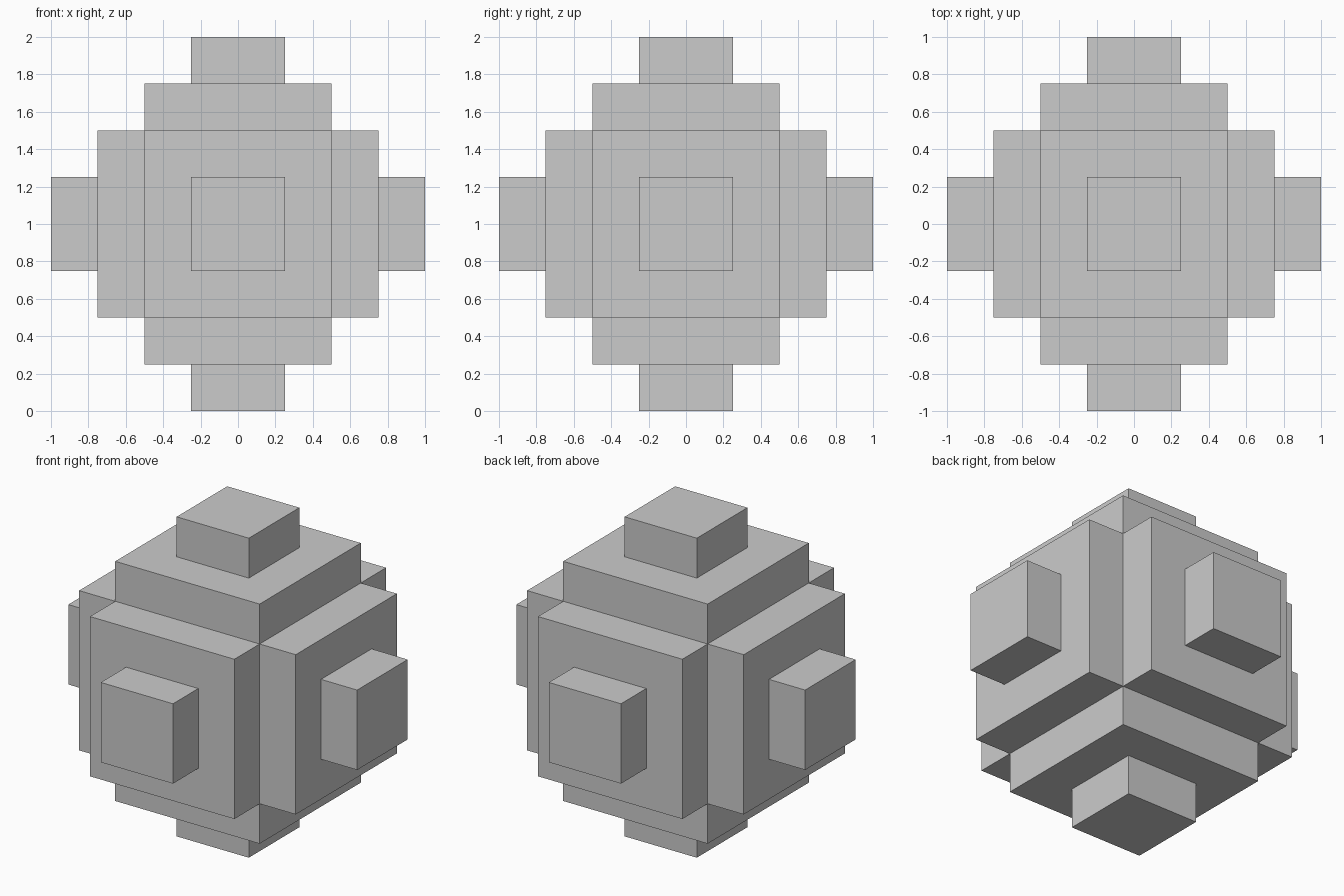
import bpy, bmesh
from mathutils import Matrix

if "Cube" in bpy.data.objects:
    bpy.data.objects.remove(bpy.data.objects["Cube"])


def extrude_each(bm, faces, distance):
    # Push every face outward on its own along its normal
    normals = [f.normal.copy() for f in faces]
    new_faces = bmesh.ops.extrude_discrete_faces(bm, faces=faces)["faces"]
    for face in new_faces:
        face.normal_update()
        direction = face.normal.copy()
        bmesh.ops.translate(bm, verts=face.verts[:], vec=direction * distance)
    return new_faces


bm = bmesh.new()

# Core cube
bmesh.ops.create_cube(bm, size=1.0, matrix=Matrix.Translation((0, 0, 1)))
bm.normal_update()

# Full-width plate on all six sides
plates = extrude_each(bm, bm.faces[:], 0.25)
bm.normal_update()

# Smaller square stud centred on each plate
bmesh.ops.inset_individual(bm, faces=plates, thickness=0.25, use_even_offset=True)
extrude_each(bm, plates, 0.25)

bmesh.ops.recalc_face_normals(bm, faces=bm.faces[:])
mesh = bpy.data.meshes.new("stepped_block")
bm.to_mesh(mesh)
bm.free()
block = bpy.data.objects.new("stepped_block", mesh)
bpy.context.collection.objects.link(block)
